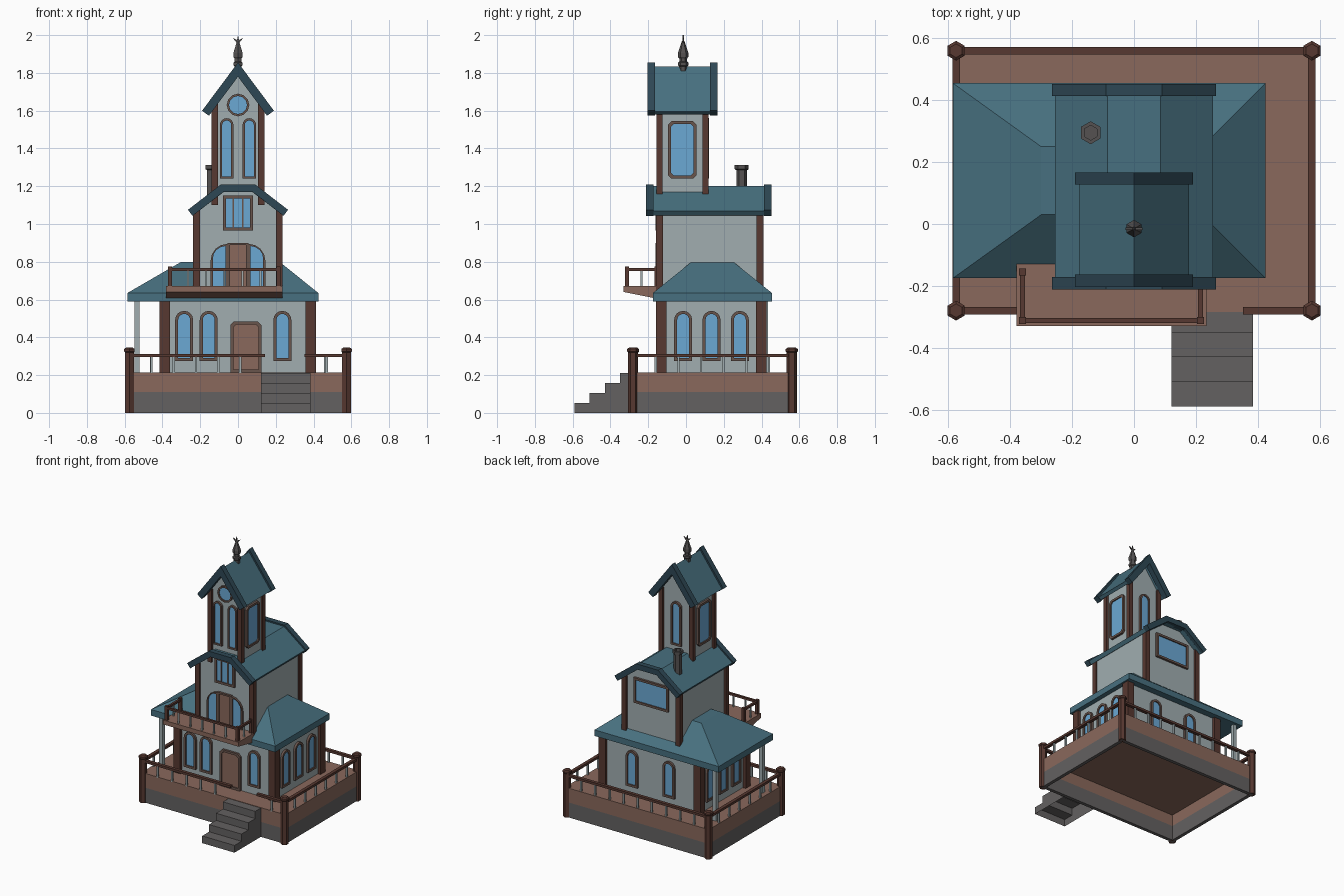
import bpy, bmesh, math
from mathutils import Vector

cube = bpy.data.objects.get("Cube")
if cube:
    bpy.data.objects.remove(cube, do_unlink=True)


def lin(c):
    return c / 12.92 if c <= 0.04045 else ((c + 0.055) / 1.055) ** 2.4


def material(name, *srgb):
    m = bpy.data.materials.new(name)
    m.use_nodes = True
    col = [lin(c) for c in srgb] + [1]
    m.diffuse_color = col
    m.node_tree.nodes["Principled BSDF"].inputs["Base Color"].default_value = col
    return m


WALL = material("pale plaster", .63, .68, .69)
GLASS = material("blue glass", .42, .66, .83)
WOOD = material("warm wood", .54, .41, .36)
DARK = material("dark wood", .34, .22, .19)
FRAME = material("frame brown", .41, .33, .30)
STONE = material("grey stone", .39, .38, .38)
ROOF = material("teal roof", .28, .44, .50)
TRIM = material("dark teal trim", .18, .28, .33)
METAL = material("dark metal", .33, .32, .32)


def finish(name, bm, mat):
    bmesh.ops.recalc_face_normals(bm, faces=bm.faces)
    me = bpy.data.meshes.new(name)
    bm.to_mesh(me)
    bm.free()
    me.materials.append(mat)
    ob = bpy.data.objects.new(name, me)
    bpy.context.collection.objects.link(ob)
    return ob


def loft(name, loops, mat, cyclic=False):
    """Skin a row of equal loops; cap the ends, or close it into a ring."""
    bm = bmesh.new()
    rows = [[bm.verts.new(p) for p in loop] for loop in loops]
    n = len(rows[0])
    pairs = list(zip(rows, rows[1:])) + ([(rows[-1], rows[0])] if cyclic else [])
    for a, b in pairs:
        for i in range(n):
            j = (i + 1) % n
            bm.faces.new((a[i], a[j], b[j], b[i]))
    if not cyclic:
        bm.faces.new(rows[0])
        bm.faces.new(rows[-1])
    return finish(name, bm, mat)


def at(axis, p, d):
    """Place a 2D point p at distance d along an axis."""
    return {"x": (d, *p), "y": (p[0], d, p[1]), "z": (*p, d)}[axis]


def prism(name, pts, axis, a, b, mat):
    return loft(name, [[at(axis, p, d) for p in pts] for d in (a, b)], mat)


def boxes(name, items, mat):
    """Several boxes (x0, x1, y0, y1, z0, z1) in one mesh."""
    bm = bmesh.new()
    for x0, x1, y0, y1, z0, z1 in items:
        vs = bmesh.ops.create_cube(bm, size=1)["verts"]
        for v in vs:
            v.co = ((x0 + x1) / 2 + v.co.x * (x1 - x0), (y0 + y1) / 2 + v.co.y * (y1 - y0),
                    (z0 + z1) / 2 + v.co.z * (z1 - z0))
    return finish(name, bm, mat)


def rod(x, y, r, z0, z1):
    return (x - r, x + r, y - r, y + r, z0, z1)


def lathe(name, profile, x, y, mat, n=6):
    def ring(r, z):
        angles = [2 * math.pi * i / n for i in range(n)]
        return [(x + r * math.sin(a), y + r * math.cos(a), z) for a in angles]
    return loft(name, [ring(r, z) for r, z in profile], mat)


def rect(x0, x1, y0, y1):
    return [(x0, y0), (x1, y0), (x1, y1), (x0, y1)]


def arc(cx, cy, r, a0, a1, n):
    angles = [math.radians(a0 + (a1 - a0) * i / n) for i in range(n + 1)]
    return [(cx + r * math.cos(a), cy + r * math.sin(a)) for a in angles]


def outline(w, h, kind):
    s, c = w / 2, w * .12
    if kind == "arch":
        return [(-s, 0), (s, 0)] + arc(0, h - s, s, 0, 180, 8)
    if kind == "round":
        return arc(0, s, s, 0, 330, 11)
    if kind in ("quarter_left", "quarter_right"):
        pts = [(-s, 0), (s, 0)] + arc(-s, h - w, w, 0, 90, 4)
        return pts if kind == "quarter_right" else [(-u, v) for u, v in pts]
    if kind == "door":
        return [(-s, 0), (s, 0), (s, h - c), (s - c, h), (c - s, h), (-s, h - c)]
    if kind == "cut":
        return [(c - s, 0), (s - c, 0), (s, c), (s, h - c), (s - c, h), (c - s, h), (-s, h - c), (-s, c)]
    return rect(-s, s, 0, h)


def opening(name, wall, u, v, w, h, kind="arch", fill=GLASS, t=.016):
    """Framed window or door on a wall given as (axis, position, outward sign)."""
    axis, pos, sign = wall

    def loop(inset, d):
        pts = outline(w - 2 * inset, h - 2 * inset, kind)
        return [at(axis, (u + a, v + inset + b), pos + sign * d) for a, b in pts]
    loft(name + "_frame", [loop(0, -.005), loop(0, .016), loop(t, .016), loop(t, -.005)], FRAME, True)
    loft(name + "_panel", [loop(t, 0), loop(t, .008)], fill)


def roof_strip(name, half, thick, y0, y1, mat):
    """Bent roof sheet from the right half of its outline, mirrored in x."""
    path = [Vector((-x, z)) for x, z in half] + [Vector(p) for p in reversed(half) if p[0] > 0]
    inner = []
    for i, p in enumerate(path):
        dirs = [(b - a).normalized() for a, b in zip(path[max(i - 1, 0):i + 1], path[i:i + 2])] \
            if 0 < i < len(path) - 1 else [(path[1] - path[0] if i == 0 else p - path[-2]).normalized()]
        norms = [Vector((d.y, -d.x)) for d in dirs]
        m = sum(norms, Vector((0, 0))).normalized()
        inner.append(p + m * thick / m.dot(norms[0]))
    prism(name, [tuple(p) for p in path + inner[::-1]], "y", y0, y1, mat)


# Hollow terrace: stone skirt, wooden band, floor
def skirt(name, z0, z1, mat):
    o, i = rect(-.585, .585, -.285, .57), rect(-.56, .56, -.26, .545)
    loft(name, [[at("z", p, z) for p in pts] for pts, z in ((o, z0), (o, z1), (i, z1), (i, z0))], mat, True)


skirt("terrace_stone_skirt", 0, .11, STONE)
skirt("terrace_wood_band", .11, .215, WOOD)
boxes("terrace_floor", [(-.57, .57, -.27, .555, .195, .215)], WOOD)

# Terrace corner posts, rails and balusters
for x in (-.575, .575):
    for y in (-.28, .56):
        lathe("terrace_post", [(.027, 0), (.027, .32), (.032, .325), (.032, .338), (.022, .345)], x, y, DARK)
runs = [(-.575, -.28, .13, -.28), (.365, -.28, .575, -.28), (-.575, .56, .575, .56),
        (-.575, -.28, -.575, .56), (.575, -.28, .575, .56)]
rails, balusters = [], []
for x0, y0, x1, y1 in runs:
    rails.append((x0 - .012, x1 + .012, y0 - .012, y1 + .012, .295, .312))
    count = max(2, round(math.hypot(x1 - x0, y1 - y0) / .115))
    for i in range(1, count):
        f = i / count
        balusters.append(rod(x0 + (x1 - x0) * f, y0 + (y1 - y0) * f, .006, .21, .3))
boxes("terrace_rails", rails, DARK)
boxes("terrace_balusters", balusters, WALL)

# Front steps, open underneath
profile = [(-.275, 0), (-.59, 0)]
for i in range(4):
    y, z = -.59 + .08 * i, .053 * (i + 1)
    profile += [(y, z), (min(y + .08, -.275), z)]
steps = prism("front_steps", profile, "x", .122, .385, STONE)
bm = bmesh.new()
bm.from_mesh(steps.data)
bmesh.ops.delete(bm, geom=[f for f in bm.faces if f.normal.z < -.9], context="FACES")
bm.to_mesh(steps.data)
bm.free()

# Ground floor
boxes("ground_floor_walls", [(-.39, .39, -.14, .405, .2, .62)], WALL)
boxes("ground_floor_corner_posts", [rod(x, y, .0275, .215, .6) for x in (-.387, .385) for y in (-.13, .398)], DARK)
boxes("porch_columns", [rod(-.535, y, .014, .215, .6) for y in (-.12, .42)], WALL)
front, back = ("y", -.14, -1), ("y", .405, 1)
for x in (-.285, -.155, .235):
    opening("ground_front_window", front, x, .275, .095, .265)
for x in (-.15, .15):
    opening("ground_back_window", back, x, .275, .095, .265)
for sign in (-1, 1):
    for y in (-.015, .135, .285):
        opening("ground_side_window", ("x", .39 * sign, sign), y, .275, .095, .265)
opening("front_door", front, .042, .215, .165, .27, "door", WOOD)

# Hipped lower roof
eave, top = rect(-.585, .425, -.175, .455), rect(-.30, .22, .03, .25)
loft("lower_roof", [[at("z", p, z) for p in pts] for pts, z in ((eave, .59), (eave, .635), (top, .80))], ROOF)

# Balcony with sloping underside and railing
prism("balcony_floor", [(-.33, .64), (-.33, .672), (-.13, .672), (-.13, .6)], "x", -.38, .235, WOOD)
boxes("balcony_posts", [rod(x, y, .011, .67, .775) for x in (-.36, .215) for y in (-.312, -.155)], DARK)
boxes("balcony_rails", [(-.36, .215, -.32, -.304, .752, .768)]
      + [(x - .008, x + .008, -.312, -.155, .752, .768) for x in (-.36, .215)], DARK)
boxes("balcony_balusters", [rod(-.36 + .0958 * i, -.312, .005, .67, .755) for i in range(1, 6)]
      + [rod(x, -.235, .005, .67, .755) for x in (-.36, .215)], WALL)

# Upper floor
prism("upper_floor_walls", [(-.225, .6), (.225, .6), (.225, 1.07), (.085, 1.18), (-.085, 1.18), (-.225, 1.07)],
      "y", -.145, .395, WALL)
boxes("upper_corner_posts", [rod(x, y, .018, .6, 1.075) for x in (-.22, .218) for y in (-.14, .392)], DARK)
front = ("y", -.145, -1)
opening("balcony_door", front, 0, .66, .11, .24, "rect", WOOD, .012)
opening("balcony_left_window", front, .1, .66, .09, .235, "quarter_right", t=.012)
opening("balcony_right_window", front, -.1, .66, .09, .235, "quarter_left", t=.012)
opening("attic_window", front, 0, .965, .16, .185, "rect")
boxes("attic_window_bars", [(x - .004, x + .004, -.16, -.145, .975, 1.14) for x in (-.025, .025)], FRAME)
opening("upper_back_window", ("y", .395, 1), 0, .895, .28, .185, "rect")
roof_strip("upper_roof", [(.255, 1.07), (.085, 1.2)], .03, -.19, .43, ROOF)
for y in (-.212, .413):
    roof_strip("upper_roof_trim", [(.265, 1.075), (.09, 1.21)], .04, y, y + .04, TRIM)

# Chimney pipe
lathe("chimney", [(.028, 1.1), (.028, 1.285), (.037, 1.29), (.037, 1.312), (.024, 1.312), (.024, 1.2)],
      -.14, .295, METAL)

# Tower
prism("tower_walls", [(-.125, 1.1), (.125, 1.1), (.125, 1.64), (0, 1.805), (-.125, 1.64)], "y", -.14, .105, WALL)
boxes("tower_corner_posts", [rod(x, y, .016, 1.1, 1.635) for x in (-.123, .123) for y in (-.14, .103)], DARK)
front = ("y", -.14, -1)
for x in (-.06, .06):
    opening("tower_front_window", front, x, 1.24, .072, .32, t=.012)
opening("tower_round_window", front, 0, 1.57, .12, .12, "round", t=.012)
opening("tower_back_window", ("y", .105, 1), 0, 1.24, .085, .32, t=.014)
for sign in (-1, 1):
    opening("tower_side_window", ("x", .125 * sign, sign), -.02, 1.24, .15, .305, "cut")
roof_strip("tower_roof", [(.178, 1.595), (0, 1.835)], .025, -.19, .15, ROOF)
for y in (-.203, .127):
    roof_strip("tower_roof_trim", [(.19, 1.6), (0, 1.855)], .045, y, y + .04, TRIM)

# Roof finial with pronged tip
lathe("finial", [(.022, 1.79), (.022, 1.835), (.028, 1.84), (.028, 1.855), (.02, 1.86), (.02, 1.875),
                 (.028, 1.885), (.028, 1.905), (.006, 1.97)], 0, -.015, METAL)
prism("finial_prongs", [(0, 1.95), (.028, 1.985), (.005, 1.974), (0, 2), (-.005, 1.974), (-.028, 1.985)],
      "y", -.019, -.011, METAL)
